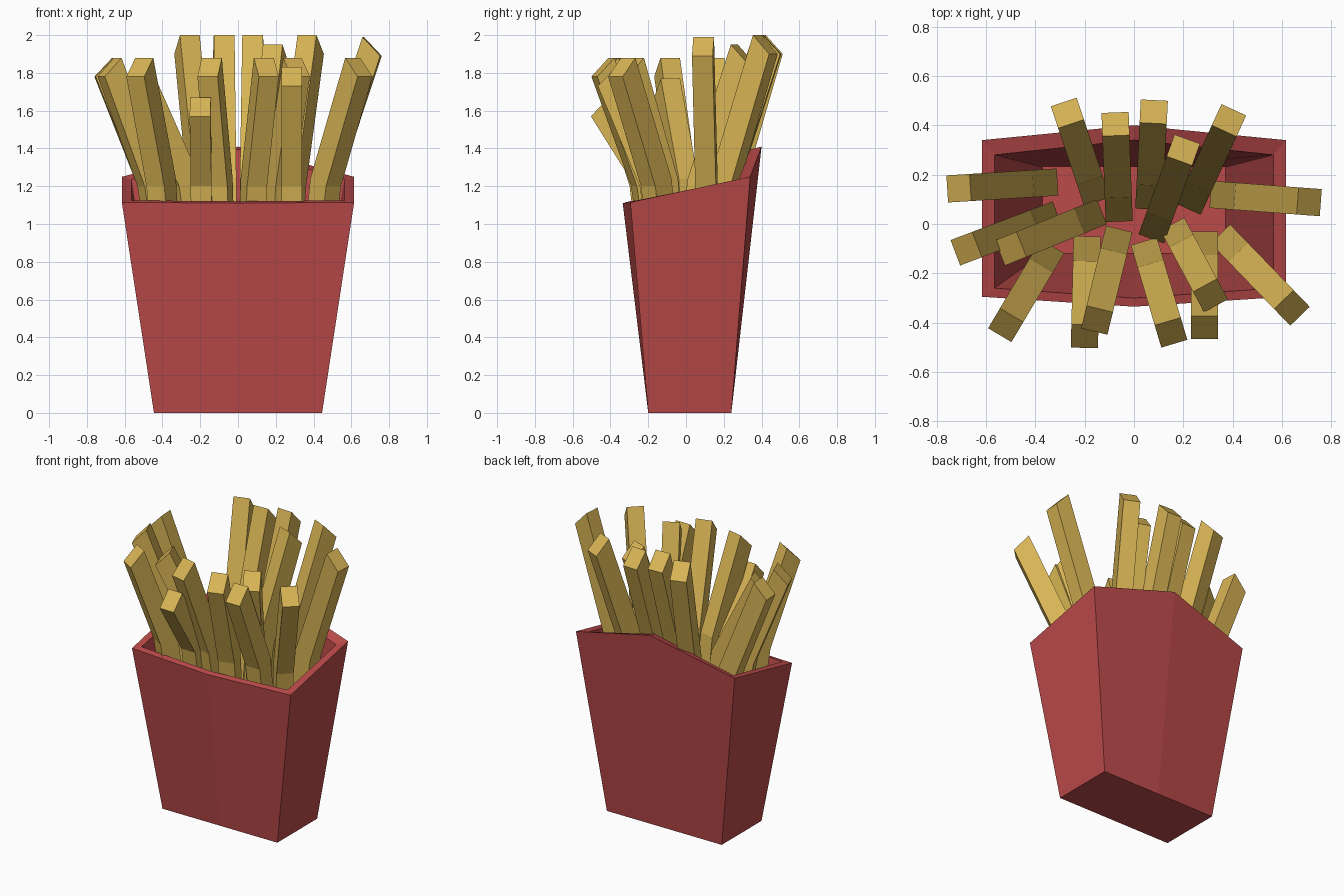
import bpy, bmesh
from mathutils import Vector

if "Cube" in bpy.data.objects:
    bpy.data.objects.remove(bpy.data.objects["Cube"])


def material(name, rgb):
    m = bpy.data.materials.new(name)
    m.diffuse_color = (*rgb, 1)
    m.use_nodes = True
    m.node_tree.nodes["Principled BSDF"].inputs["Base Color"].default_value = m.diffuse_color
    return m


red = material("carton_red", (0.50, 0.068, 0.068))
gold = material("fry_gold", (0.69, 0.46, 0.09))


def loft(name, rings, mat):
    """Skin a stack of equal-length rings and cap both ends."""
    bm = bmesh.new()
    rows = [[bm.verts.new(p) for p in r] for r in rings]
    n = len(rows[0])
    for a, b in zip(rows, rows[1:]):
        for i in range(n):
            j = (i + 1) % n
            bm.faces.new((a[i], a[j], b[j], b[i]))
    bm.faces.new(rows[0])
    bm.faces.new(rows[-1])
    bmesh.ops.recalc_face_normals(bm, faces=bm.faces)
    me = bpy.data.meshes.new(name)
    bm.to_mesh(me)
    bm.free()
    me.materials.append(mat)
    ob = bpy.data.objects.new(name, me)
    bpy.context.collection.objects.link(ob)
    return ob


def hexagon(x, front, front_mid, back, back_mid):
    """Carton outline from (y, z) pairs at the corners and at mid front / back."""
    return [(-x, *front), (0, *front_mid), (x, *front),
            (x, *back), (0, *back_mid), (-x, *back)]


# Carton: outer wall up, over the sloping rim, down the inner wall to the floor
loft("carton", [
    hexagon(0.445, (-0.20, 0), (-0.20, 0), (0.24, 0), (0.24, 0)),
    hexagon(0.615, (-0.295, 1.115), (-0.335, 1.11), (0.34, 1.25), (0.40, 1.41)),
    hexagon(0.565, (-0.26, 1.125), (-0.30, 1.12), (0.28, 1.235), (0.34, 1.395)),
    hexagon(0.37, (-0.12, 0.06), (-0.12, 0.06), (0.23, 0.06), (0.23, 0.06)),
], red)


# Fries: steep below the rim, bent outward above it, with an oblique cut tip
def fry(i, tx, ty, tz, bx, by):
    tip, foot = Vector((tx, ty, 0)), Vector((bx, by, 0))
    out = (tip - foot).normalized()
    side = Vector((-out.y, out.x, 0))
    foot += out * 0.055

    def ring(c, z, depth, drop, width=0.055):
        return [c + side * (s * width) + out * (d * depth) + Vector((0, 0, z - d * drop))
                for s, d in ((-1, -1), (1, -1), (1, 1), (-1, 1))]

    loft(f"fry_{i:02d}", [
        ring(foot, 0.5, 0.055, 0),
        ring(tip.lerp(foot, 0.7), 1.22, 0.06, 0.02),
        ring(tip, tz, 0.047, 0.05),
    ], gold)


# tip x, tip y, tip height, foot x, foot y
fries = [
    (-0.71, 0.145, 1.83, -0.31, 0.17), (-0.68, -0.10, 1.83, -0.31, 0.04),
    (-0.50, -0.10, 1.72, -0.13, 0.05), (-0.52, -0.41, 1.83, -0.33, -0.09),
    (-0.20, -0.455, 1.62, -0.19, -0.05), (-0.15, -0.39, 1.83, -0.06, -0.02),
    (0.15, -0.44, 1.83, 0.04, -0.07), (0.285, -0.42, 1.78, 0.285, -0.03),
    (0.31, -0.29, 1.83, 0.155, 0.0), (0.64, -0.34, 1.83, 0.35, -0.04),
    (0.71, 0.09, 1.94, 0.31, 0.12), (0.385, 0.42, 1.95, 0.22, 0.06),
    (0.20, 0.30, 1.90, 0.07, -0.06), (0.08, 0.455, 1.95, 0.06, 0.06),
    (-0.075, 0.405, 1.95, -0.06, 0.01), (-0.27, 0.45, 1.95, -0.15, 0.09),
]
for i, f in enumerate(fries, 1):
    fry(i, *f)
